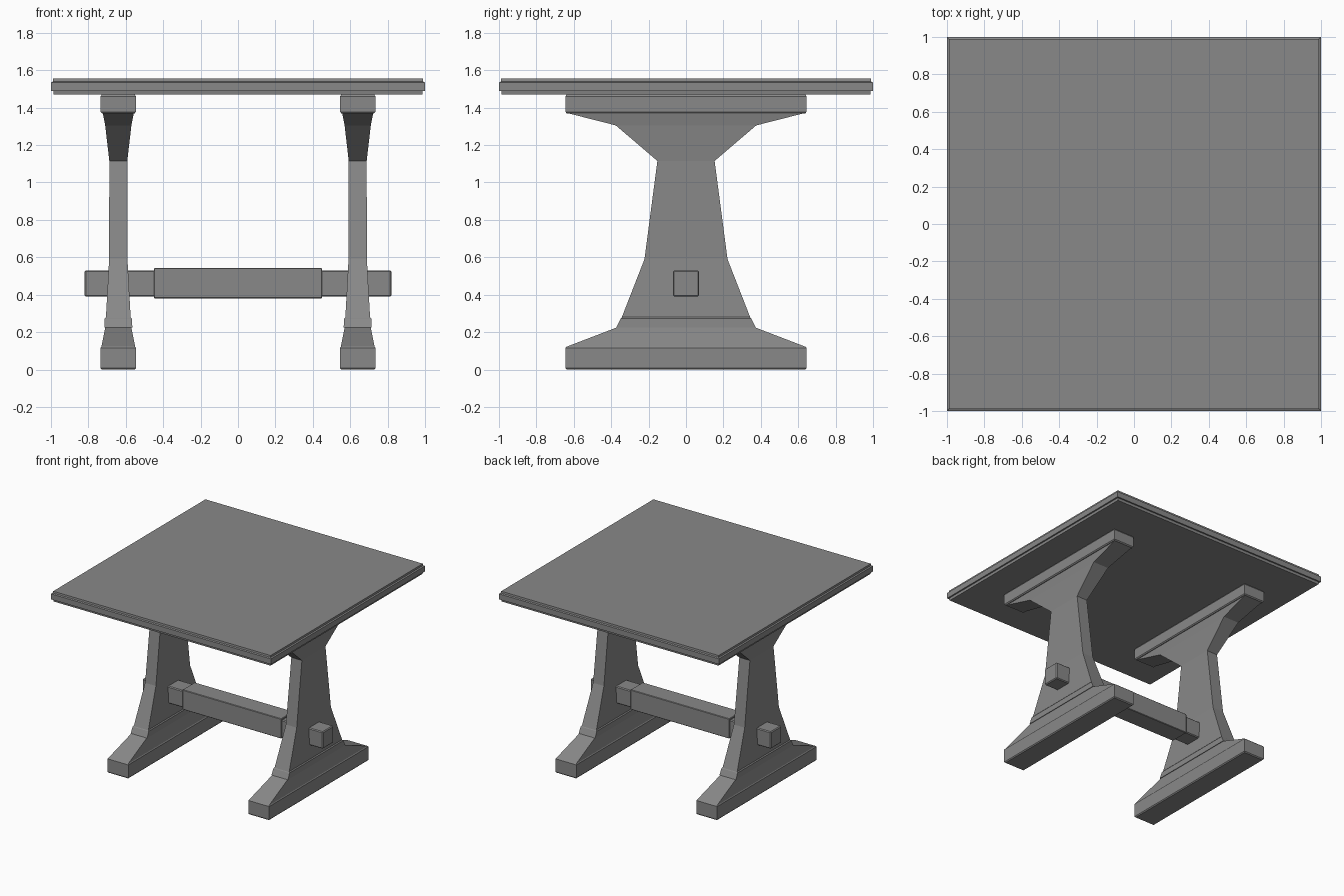
import bpy
import bmesh

if "Cube" in bpy.data.objects:
    bpy.data.objects.remove(bpy.data.objects["Cube"])

grey = bpy.data.materials.new("plain grey")
grey.use_nodes = True
grey.diffuse_color = (0.25, 0.25, 0.25, 1)
grey.node_tree.nodes["Principled BSDF"].inputs["Base Color"].default_value = grey.diffuse_color


def loft(name, rings, x=0.0, bevel=0.0):
    """Stack rectangles given as (z, half width x, half depth y)."""
    bm = bmesh.new()
    loops = [[bm.verts.new((sx * hx, sy * hy, z))
              for sx, sy in ((-1, -1), (1, -1), (1, 1), (-1, 1))]
             for z, hx, hy in rings]
    bm.faces.new(loops[0][::-1])
    bm.faces.new(loops[-1])
    for low, high in zip(loops, loops[1:]):
        for i in range(4):
            j = (i + 1) % 4
            bm.faces.new((low[i], low[j], high[j], high[i]))
    mesh = bpy.data.meshes.new(name)
    bm.to_mesh(mesh)
    bm.free()
    mesh.materials.append(grey)
    obj = bpy.data.objects.new(name, mesh)
    obj.location.x = x
    bpy.context.collection.objects.link(obj)
    if bevel:
        mod = obj.modifiers.new("soft edges", "BEVEL")
        mod.width = bevel
        mod.segments = 1
        mod.limit_method = "ANGLE"
        mod.angle_limit = 0.8
    return obj


# Table top with a stepped rim
loft("table_top", [(1.47, 0.985, 0.985), (1.49, 0.988, 0.988), (1.49, 1, 1),
                   (1.535, 1, 1), (1.54, 0.99, 0.99), (1.555, 0.988, 0.988)])

# Two trestles, each a foot, a moulded collar, a waisted post and a top bearer
for side, x in (("left", 0.64), ("right", -0.64)):
    loft(side + "_foot", [(0, 0.088, 0.638), (0.008, 0.095, 0.645),
                          (0.115, 0.095, 0.645), (0.122, 0.09, 0.638),
                          (0.225, 0.07, 0.37)], x)
    loft(side + "_collar", [(0.225, 0.075, 0.372), (0.272, 0.073, 0.35),
                            (0.28, 0.066, 0.34)], x)
    loft(side + "_post", [(0.225, 0.066, 0.365), (0.28, 0.066, 0.343),
                          (0.59, 0.049, 0.222), (1.115, 0.048, 0.153),
                          (1.305, 0.07, 0.375), (1.372, 0.083, 0.638)], x)
    loft(side + "_bearer", [(1.37, 0.088, 0.638), (1.378, 0.095, 0.645),
                            (1.46, 0.095, 0.645), (1.47, 0.088, 0.638)], x)

# Stretcher running through both posts, thicker in the middle
loft("stretcher", [(0.39, 0.82, 0.07), (0.53, 0.82, 0.07)], bevel=0.007)
loft("stretcher_middle", [(0.38, 0.45, 0.08), (0.543, 0.45, 0.08)], bevel=0.004)
